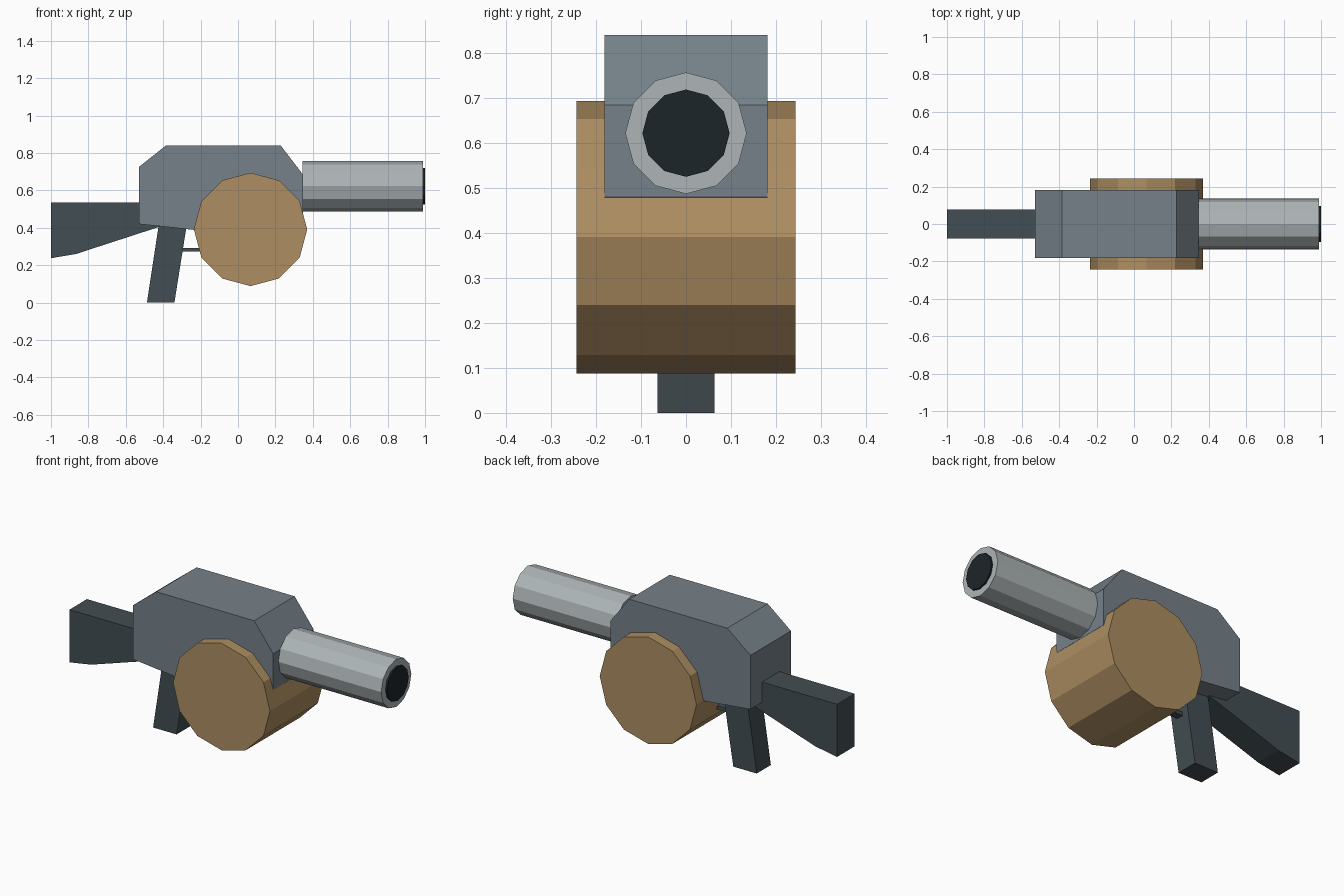
import bpy, bmesh, math
from mathutils import Matrix, Vector

if "Cube" in bpy.data.objects:
    bpy.data.objects.remove(bpy.data.objects["Cube"])


def material(name, rgb):
    m = bpy.data.materials.new(name)
    m.diffuse_color = (*rgb, 1)
    m.use_nodes = True
    m.node_tree.nodes["Principled BSDF"].inputs["Base Color"].default_value = m.diffuse_color
    return m


STEEL = material("blue_grey_steel", (0.18, 0.22, 0.25))
PALE = material("pale_metal", (0.42, 0.46, 0.47))
WOOD = material("tan_drum", (0.42, 0.27, 0.12))
DARK = material("dark_grip", (0.055, 0.075, 0.085))
BLACK = material("bore_black", (0.012, 0.018, 0.022))


def finish(name, bm, mat):
    bmesh.ops.recalc_face_normals(bm, faces=bm.faces)
    mesh = bpy.data.meshes.new(name)
    bm.to_mesh(mesh)
    bm.free()
    mesh.materials.append(mat)
    obj = bpy.data.objects.new(name, mesh)
    bpy.context.collection.objects.link(obj)
    return obj


def slab(name, profile, half_width, mat):
    """Side profile (x, z) extruded across y."""
    bm = bmesh.new()
    face = bm.faces.new([bm.verts.new((x, -half_width, z)) for x, z in profile])
    ext = bmesh.ops.extrude_face_region(bm, geom=[face])["geom"]
    verts = [v for v in ext if isinstance(v, bmesh.types.BMVert)]
    bmesh.ops.translate(bm, verts=verts, vec=(0, 2 * half_width, 0))
    return finish(name, bm, mat)


def drum(name, centre, radius, length, axis, mat):
    """Twelve-sided cylinder along the given axis, with vertices on the axes."""
    bm = bmesh.new()
    turn = Matrix.Rotation(math.pi / 2, 4, "Y" if axis == "x" else "X")
    bmesh.ops.create_cone(bm, cap_ends=True, segments=12, radius1=radius,
                          radius2=radius, depth=length,
                          matrix=Matrix.Translation(Vector(centre)) @ turn)
    return finish(name, bm, mat)


# Main housing
slab("receiver", [(-0.53, 0.42), (-0.53, 0.725), (-0.385, 0.84), (0.228, 0.84),
                  (0.347, 0.685), (0.347, 0.48), (0.22, 0.35), (-0.23, 0.388)],
     0.181, STEEL)

# Magazine drum slung crosswise under the housing
drum("magazine_drum", (0.067, 0, 0.391), 0.303, 0.486, "y", WOOD)

# Barrel with a dark bore disc
drum("barrel", (0.668, 0, 0.622), 0.135, 0.644, "x", PALE)
drum("bore", (0.985, 0, 0.622), 0.097, 0.03, "x", BLACK)

# Stock, grip and trigger bar
slab("stock", [(-1, 0.237), (-1, 0.535), (-0.42, 0.535), (-0.42, 0.405),
               (-0.865, 0.26)], 0.078, DARK)
slab("grip", [(-0.487, 0), (-0.42, 0.44), (-0.27, 0.44), (-0.34, 0)], 0.063, DARK)
slab("trigger_bar", [(-0.32, 0.273), (-0.32, 0.293), (-0.18, 0.293), (-0.18, 0.273)],
     0.02, DARK)
